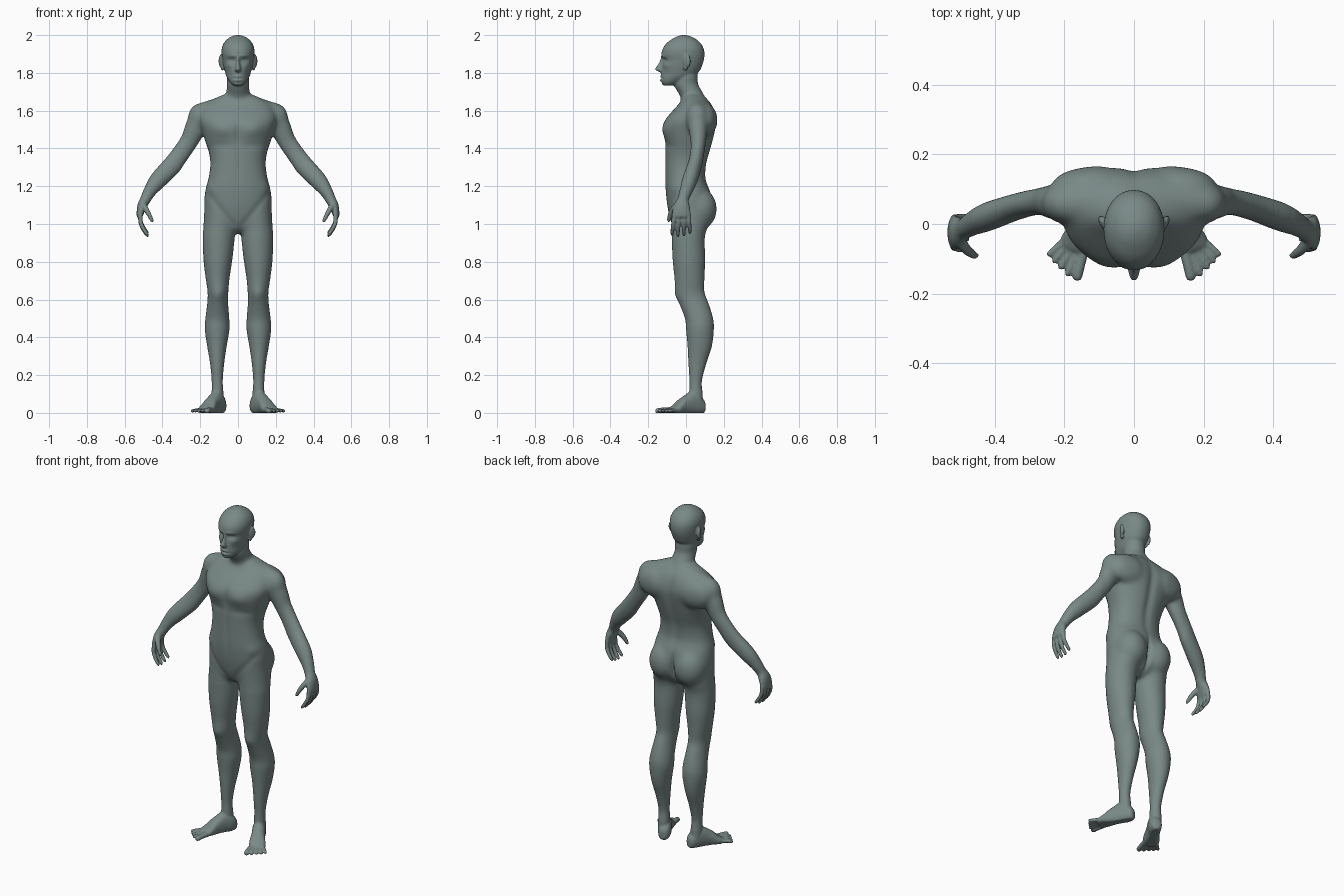
import bpy, bmesh, math
from mathutils import Vector, Matrix

parts = []

def spline(rows, k=4):
    """Catmull-Rom interpolation of rows of numbers."""
    out = []
    for i in range(len(rows) - 1):
        a, b, c, d = (rows[min(max(j, 0), len(rows) - 1)] for j in (i - 1, i, i + 1, i + 2))
        for s in range(k):
            t = s / k
            out.append([0.5 * (2 * q + (r - p) * t + (2 * p - 5 * q + 4 * r - w) * t * t
                        + (3 * q - p - 3 * r + w) * t ** 3) for p, q, r, w in zip(a, b, c, d)])
    return out + [list(rows[-1])]

def add(name, bm):
    bmesh.ops.recalc_face_normals(bm, faces=bm.faces)
    me = bpy.data.meshes.new(name)
    bm.to_mesh(me)
    bm.free()
    ob = bpy.data.objects.new(name, me)
    bpy.context.collection.objects.link(ob)
    parts.append(ob)

def skin(name, rings, e=2.0, n=32):
    """Loft (centre, u, v) rings into a closed tube."""
    bm = bmesh.new()
    loops = []
    for c, u, v in rings:
        ring = []
        for i in range(n):
            a = 2 * math.pi * i / n
            p, q = math.cos(a), math.sin(a)
            ring.append(bm.verts.new(c + u * math.copysign(abs(p) ** (2 / e), p)
                                     + v * math.copysign(abs(q) ** (2 / e), q)))
        loops.append(ring)
    for r0, r1 in zip(loops, loops[1:]):
        for i in range(n):
            j = (i + 1) % n
            bm.faces.new((r0[i], r0[j], r1[j], r1[i]))
    bm.faces.new(loops[0])
    bm.faces.new(loops[-1])
    add(name, bm)

def stack(name, rows, e=2.0):
    """Horizontal sections: z, x_min, x_max, y_front, y_back."""
    skin(name, [(Vector(((a + b) / 2, (f + g) / 2, z)), Vector(((b - a) / 2, 0, 0)),
                 Vector((0, (g - f) / 2, 0))) for z, a, b, f, g in spline(rows)], e)

def centred(name, rows, e=2.0):
    """Horizontal sections on the midline: z, y_front, y_back, half_width."""
    stack(name, [(z, -w, w, f, b) for z, f, b, w in rows], e)

def tube(name, rows, ref=(0, 1, 0), flat=False, e=2.0, n=24):
    """Sections along a path: x, y, z, radius along ref, other radius."""
    pts = spline(rows)
    rings = []
    for i, p in enumerate(pts):
        t = Vector(pts[min(i + 1, len(pts) - 1)][:3]) - Vector(pts[max(i - 1, 0)][:3])
        if flat:
            t.z = 0
        t.normalize()
        u = Vector(ref)
        u = (u - t * u.dot(t)).normalized()
        rings.append((Vector(p[:3]), u * p[3], t.cross(u) * p[4]))
    skin(name, rings, e, n)

def ball(name, c, r, turn=0):
    bm = bmesh.new()
    bmesh.ops.create_uvsphere(bm, u_segments=32, v_segments=20, radius=1,
        matrix=Matrix.Translation(c) @ Matrix.Rotation(turn, 4, 'Z') @ Matrix.Diagonal((*r, 1)))
    add(name, bm)

# Torso, neck and head
centred("torso", [(.95, -.03, .06, .04), (.98, -.065, .10, .10), (1.03, -.085, .128, .165),
    (1.10, -.10, .138, .180), (1.17, -.108, .13, .175), (1.21, -.11, .114, .166), (1.25, -.11, .104, .155),
    (1.32, -.11, .110, .147), (1.38, -.11, .127, .155), (1.44, -.112, .143, .175),
    (1.50, -.122, .155, .192), (1.545, -.114, .16, .205), (1.59, -.08, .153, .20),
    (1.63, -.043, .138, .18), (1.66, -.022, .115, .135), (1.685, -.01, .09, .08)], 2.3)
centred("neck", [(1.60, 0, .12, .07), (1.66, -.025, .11, .069), (1.70, -.045, .088, .062),
    (1.74, -.065, .065, .058), (1.78, -.06, .062, .059), (1.82, -.05, .06, .055)])
centred("head", [(1.733, -.12, -.065, .025), (1.75, -.132, -.02, .043), (1.78, -.132, .04, .061),
    (1.81, -.13, .072, .07), (1.84, -.126, .086, .078), (1.87, -.124, .095, .083),
    (1.90, -.13, .098, .087), (1.93, -.122, .093, .086), (1.96, -.10, .075, .074),
    (1.985, -.064, .043, .049), (1.997, -.035, .012, .022), (2.0, -.018, -.004, .006)], 2.1)
centred("nose", [(1.885, -.133, -.10, .007), (1.85, -.145, -.10, .010), (1.822, -.164, -.10, .015),
    (1.812, -.156, -.10, .017), (1.804, -.138, -.10, .012)])
ball("ear", (.089, .004, 1.862), (.011, .022, .036), -.45)
ball("ear_lobe", (.083, -.002, 1.832), (.009, .013, .020), -.3)

# Shoulder girdle and buttock
ball("shoulder", (.197, .06, 1.563), (.069, .060, .078))
tube("trapezius", [(.03, .06, 1.655, .05, .04), (.12, .06, 1.62, .055, .045), (.20, .06, 1.585, .055, .055)])
ball("shoulder_blade", (.13, .105, 1.55), (.11, .058, .09))
ball("buttock", (.084, .07, 1.08), (.092, .094, .112))

# Leg
stack("leg", [(1.10, .02, .178, -.08, .12), (1.0, .012, .183, -.078, .12),
    (.93, .017, .187, -.076, .10), (.81, .03, .183, -.071, .102), (.71, .045, .171, -.061, .098),
    (.64, .051, .161, -.056, .098), (.58, .052, .163, -.036, .12), (.50, .046, .173, -.006, .144),
    (.44, .045, .176, 0, .148), (.35, .06, .163, .008, .137), (.26, .073, .148, .012, .108),
    (.17, .08, .140, .018, .085), (.11, .077, .14, .018, .088), (.05, .078, .138, .03, .09)])

# Foot and toes
side = (.88, .48, 0)
tube("foot", [(.084, .10, .03, .012, .02), (.088, .09, .035, .028, .037), (.10, .06, .048, .037, .055),
    (.118, .03, .054, .037, .061), (.138, -.005, .043, .038, .05), (.153, -.033, .032, .043, .039),
    (.166, -.053, .021, .046, .027), (.176, -.07, .015, .042, .02), (.18, -.078, .013, .036, .014)],
    side, True, 2.3)
for x0, y0, x1, y1, r in [(.145, -.075, .166, -.163, .0145), (.160, -.072, .194, -.150, .0095),
        (.174, -.064, .214, -.131, .0095), (.186, -.054, .233, -.112, .0095), (.195, -.042, .249, -.092, .0095)]:
    dx, dy = x1 - x0, y1 - y0
    tube("toe", [(x0 + dx * t, y0 + dy * t, z, r * k, r * k) for t, z, k in
                 ((0, .016, 1.1), (.5, .014, 1), (.85, .011, 1), (.96, .010, .75), (1, .009, .3))], side, True)

# Arm with palm
tube("arm", [(.19, .058, 1.58, .055, .058), (.225, .063, 1.51, .052, .058), (.257, .065, 1.44, .043, .050),
    (.297, .060, 1.38, .038, .049), (.347, .047, 1.313, .038, .051), (.42, .021, 1.235, .041, .047),
    (.465, 0, 1.175, .034, .035), (.49, -.015, 1.13, .030, .028), (.508, -.022, 1.095, .043, .025),
    (.519, -.025, 1.05, .049, .018), (.519, -.025, 1.035, .044, .013)])

# Fingers and thumb
for y0, y1, dz in [(-.061, -.074, .006), (-.037, -.043, 0), (-.012, -.011, .003), (.013, .021, .016)]:
    tube("finger", [(x, y0 + (y1 - y0) * t, z + dz * t, r, r) for x, t, z, r in
        ((.516, 0, 1.06, .0125), (.516, .4, 1.01, .0115), (.502, .75, .972, .0105),
         (.482, .95, .942, .009), (.475, 1, .932, .004))])
tube("thumb", [(.503, -.04, 1.105, .018, .015), (.485, -.07, 1.075, .016, .014),
    (.465, -.086, 1.04, .0125, .012), (.454, -.091, 1.018, .0105, .010), (.449, -.092, 1.007, .004, .004)])

# Fuse the mirrored parts into one skin
bpy.ops.object.select_all(action='DESELECT')
for ob in parts:
    ob.select_set(True)
body = parts[0]
bpy.context.view_layer.objects.active = body
bpy.ops.object.join()
body.name = "body"
body.modifiers.new("mirror", 'MIRROR').use_mirror_merge = False
remesh = body.modifiers.new("fuse", 'REMESH')
remesh.mode = 'VOXEL'
remesh.voxel_size = .0053
dg = bpy.context.evaluated_depsgraph_get()
mesh = bpy.data.meshes.new_from_object(body.evaluated_get(dg))
body.modifiers.clear()
body.data = mesh

# Soften the joins: most on the trunk, less on limbs, least on face, hands and feet
bm = bmesh.new()
bm.from_mesh(mesh)
limbs = [v for v in bm.verts if abs(v.co.x) < .46 and .11 < v.co.z < 1.73]
trunk = [v for v in limbs if abs(v.co.x) < .30 and .94 < v.co.z < 1.70]
for verts, times in ((trunk, 34), (limbs, 10), (list(bm.verts), 1)):
    for _ in range(times):
        bmesh.ops.smooth_vert(bm, verts=verts, factor=.5, use_axis_x=True, use_axis_y=True, use_axis_z=True)

# Sculpted relief: x, y, z, x reach, z reach, push along y
dabs = [(.034, -.12, 1.866, .017, .010, .012), (.034, -.12, 1.865, .010, .006, -.006),
    (.028, -.125, 1.890, .024, .008, -.005), (.05, -.10, 1.838, .018, .014, -.005),
    (.05, -.11, 1.795, .016, .018, .005), (0, -.13, 1.771, .024, .0045, .006),
    (0, -.13, 1.780, .02, .006, -.006), (0, -.13, 1.761, .018, .006, -.006),
    (0, -.13, 1.750, .02, .005, .004),
    (.085, -.11, 1.50, .055, .045, -.011), (0, -.11, 1.48, .016, .07, .006),
    (.09, -.11, 1.415, .07, .022, .004), (0, -.11, 1.29, .016, .12, .004),
    (.15, -.07, 1.19, .03, .03, -.005), (0, .14, 1.42, .025, .22, -.010),
    (.085, .15, 1.55, .05, .08, .007), (0, .13, 1.06, .013, .075, -.022),
    (.105, -.05, .625, .03, .035, -.006)]
dabs += [(.02 + .011 * i, -.08, .99 + .0135 * i, .016, .018, .0022) for i in range(14)]
for v in bm.verts:
    x, y, z = abs(v.co.x), v.co.y, v.co.z
    for cx, cy, cz, rx, rz, push in dabs:
        if abs(y - cy) < .12 and abs(z - cz) < 2.5 * rz and abs(x - cx) < 2.5 * rx:
            v.co.y += push * math.exp(-((x - cx) / rx) ** 2 - ((z - cz) / rz) ** 2 - ((y - cy) / .08) ** 4)
    v.co.z = max(v.co.z, 0)
bm.to_mesh(mesh)
bm.free()
bpy.ops.object.shade_smooth()

# Dark green-grey skin
mat = bpy.data.materials.new("grey_green")
mat.diffuse_color = (.19, .25, .24, 1)
mesh.materials.clear()
mesh.materials.append(mat)
